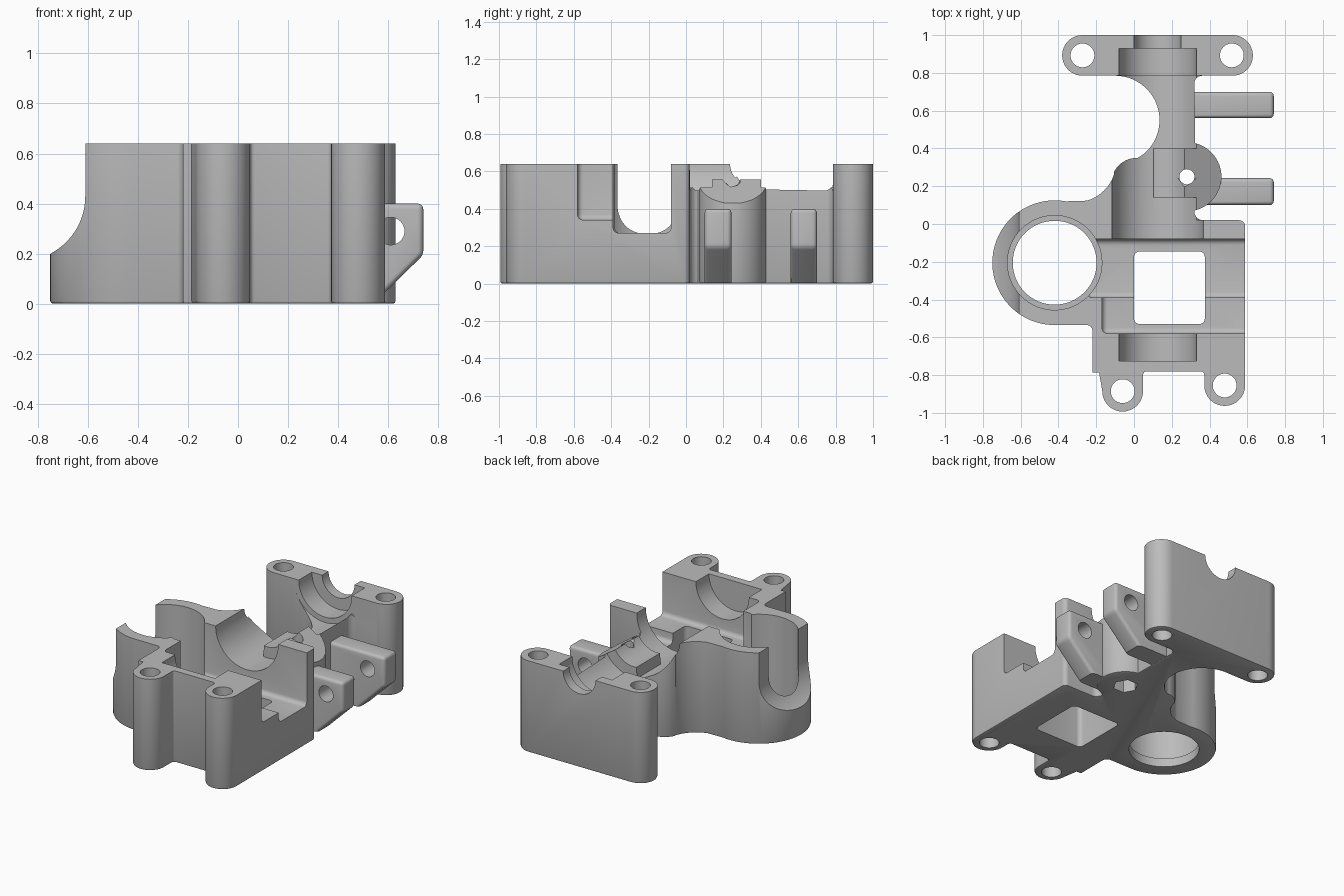
import bpy, bmesh
from math import cos, sin, radians

if "Cube" in bpy.data.objects:
    bpy.data.objects.remove(bpy.data.objects["Cube"])

grey = bpy.data.materials.new("light grey")
grey.use_nodes = True
colour = (0.5, 0.5, 0.5, 1)
grey.diffuse_color = colour
grey.node_tree.nodes["Principled BSDF"].inputs["Base Color"].default_value = colour

H = 0.64            # body height, also the height of the shaft axis
SHAFT_X = 0.125     # shaft axis
TOP = 0.8           # how far the cutters rise above the body


def arc(cx, cy, r, a0, a1, n=20):
    angles = [radians(a0 + (a1 - a0) * i / n) for i in range(n + 1)]
    return [(cx + r * cos(a), cy + r * sin(a)) for a in angles]


def prism(name, pts, axis, lo, hi, bevel=0, segments=1, where=None):
    """Extrude a closed profile along an axis, optionally bevelling some edges."""
    place = {"x": lambda a, b, t: (t, a, b),
             "y": lambda a, b, t: (a, t, b),
             "z": lambda a, b, t: (a, b, t)}[axis]
    bm = bmesh.new()
    rings = [[bm.verts.new(place(a, b, t)) for a, b in pts] for t in (lo, hi)]
    n = len(pts)
    for ring in rings:
        bm.faces.new(ring)
    for i in range(n):
        j = (i + 1) % n
        bm.faces.new((rings[0][i], rings[0][j], rings[1][j], rings[1][i]))
    bmesh.ops.recalc_face_normals(bm, faces=bm.faces)
    if bevel:
        edges = [e for e in bm.edges if where is None or where(e)]
        bmesh.ops.bevel(bm, geom=edges, offset=bevel, segments=segments,
                        profile=0.5, affect="EDGES")
    mesh = bpy.data.meshes.new(name)
    bm.to_mesh(mesh)
    bm.free()
    mesh.materials.append(grey)
    obj = bpy.data.objects.new(name, mesh)
    bpy.context.collection.objects.link(obj)
    return obj


def cut(target, cutter):
    """Subtract the cutter and throw it away."""
    cutter.hide_render = True
    mod = target.modifiers.new("cut", "BOOLEAN")
    mod.operation, mod.solver, mod.object = "DIFFERENCE", "EXACT", cutter
    bpy.context.view_layer.objects.active = target
    bpy.ops.object.modifier_apply(modifier=mod.name)
    bpy.data.objects.remove(cutter)


def hole(target, x, y, r, lo=-0.1, hi=TOP, sides=40):
    pts = arc(x, y, r, 0, 360, sides)[:-1]
    cut(target, prism("hole_cutter", pts, "z", lo, hi))


def box(x0, x1, y0, y1, z0, bevel=0.03):
    pts = [(x0, y0), (x1, y0), (x1, y1), (x0, y1)]
    return prism("box_cutter", pts, "z", z0, TOP, bevel, 4)


def trough(r, y0, y1):
    pts = [(SHAFT_X - r, TOP)] + arc(SHAFT_X, H, r, 180, 360, 32) + [(SHAFT_X + r, TOP)]
    return prism("trough_cutter", pts, "y", y0, y1)


def smooth(obj):
    bpy.ops.object.select_all(action="DESELECT")
    obj.select_set(True)
    bpy.context.view_layer.objects.active = obj
    bpy.ops.object.shade_smooth_by_angle(angle=radians(32))


# Body outline: front bosses, right wall, guide boss, rear plate, neck, motor ring
outline = (
    arc(0.48, -0.855, 0.108, 180, 360)
    + arc(0.558, -0.01, 0.03, 0, 90, 6)
    + arc(0.365, 0.065, 0.045, 270, 180, 6)
    + arc(0.28, 0.25, 0.183, -76, 76, 28)
    + arc(0.36, 0.745, 0.04, 180, 90, 6)
    + arc(0.522, 0.8925, 0.1075, -90, 90)
    + arc(-0.273, 0.8925, 0.1075, 90, 270)
    + arc(-0.1, 0.55, 0.235, 88, -50, 32)
    + arc(0.015, 0.215, 0.135, 88, 155, 10)
    + arc(-0.31, 0.33, 0.215, -18, -74, 12)
    + arc(-0.42, -0.205, 0.33, 80, 270, 48)
    + arc(-0.25, -0.565, 0.03, 90, 0, 6)
    + [(-0.22, -0.785), (-0.185, -0.785)]
    + arc(-0.06, -0.885, 0.108, 180, 360)
    + arc(0.066, -0.798, 0.018, 180, 90, 4)
    + arc(0.354, -0.798, 0.018, 90, 0, 4)
)
body = prism("body", outline, "z", 0, H, 0.012, 2,
             lambda e: all(v.co.z < 0.001 for v in e.verts))

# Main cavity with its raised front step
cut(body, box(-0.25, 0.8, -0.39, -0.08, 0.27))
cut(body, box(-0.17, 0.8, -0.58, -0.33, 0.34))

# Shaft trough, bearing pockets and shaft exit
for r, y0, y1 in ((0.242, -0.12, 0.14), (0.242, 0.40, 0.785),
                  (0.205, 0.77, 0.93), (0.125, 0.92, 1.1),
                  (0.205, -0.725, -0.56)):
    cut(body, trough(r, y0, y1))

# Drive gear trough, shallower on the guide side
gear = ([(SHAFT_X - 0.242, TOP)] + arc(SHAFT_X, H, 0.242, 180, 264, 20)
        + arc(SHAFT_X, H, 0.165, 262, 360, 20) + [(SHAFT_X + 0.165, TOP)])
cut(body, prism("gear_cutter", gear, "y", 0.13, 0.41))

# Sloped top of the guide boss, and its notch
slope = [(0.26, 0.56), (0.46, 0.43), (0.8, 0.43), (0.8, TOP), (0.2, TOP)]
cut(body, prism("slope_cutter", slope, "y", 0.022, 0.785))
notch = [(0.18, 0.6), (0.2, 0.55), (0.24, 0.515), (0.28, 0.55), (0.3, 0.6)]
cut(body, prism("notch_cutter", notch, "x", 0.2, 0.5))

# Motor ring: swept-down outer wall, pocket and through hole
saddle = ([(-0.61, TOP)] + arc(-0.87, 0.43, 0.26, 0, -65, 20)
          + [(-1, 0.19), (-1, TOP)])
cut(body, prism("saddle_cutter", saddle, "y", -0.7, 0.3))
hole(body, -0.42, -0.205, 0.25, lo=0.06, sides=64)
hole(body, -0.42, -0.205, 0.222, sides=64)

# Square floor window with rounded corners
window = (arc(0.345, -0.5, 0.03, -90, 0, 5) + arc(0.345, -0.175, 0.03, 0, 90, 5)
          + arc(0.03, -0.175, 0.03, 90, 180, 5) + arc(0.03, -0.5, 0.03, 180, 270, 5))
cut(body, prism("window_cutter", window, "z", -0.1, TOP))

# Screw holes, guide hole and its hexagonal recess underneath
for x, y in ((-0.06, -0.885), (0.48, -0.855), (-0.273, 0.8925), (0.518, 0.8925)):
    hole(body, x, y, 0.063)
hole(body, 0.28, 0.25, 0.04)
hole(body, 0.28, 0.25, 0.08, hi=0.12, sides=6)
smooth(body)

# Hinge lugs on the left side
for name, x0, y0, y1 in (("front_lug", 0.37, 0.1, 0.243), ("rear_lug", 0.26, 0.56, 0.7)):
    profile = [(x0, 0.004), (0.545, 0.004), (0.74, 0.195), (0.74, 0.4), (x0, 0.4)]
    lug = prism(name, profile, "y", y0, y1, 0.022, 4,
                lambda e: any(v.co.x > 0.7 for v in e.verts)
                or all(v.co.z > 0.39 for v in e.verts))
    pin = arc(0.61, 0.29, 0.055, 0, 360, 32)[:-1]
    cut(lug, prism("pin_cutter", pin, "y", y0 - 0.1, y1 + 0.1))
    smooth(lug)
